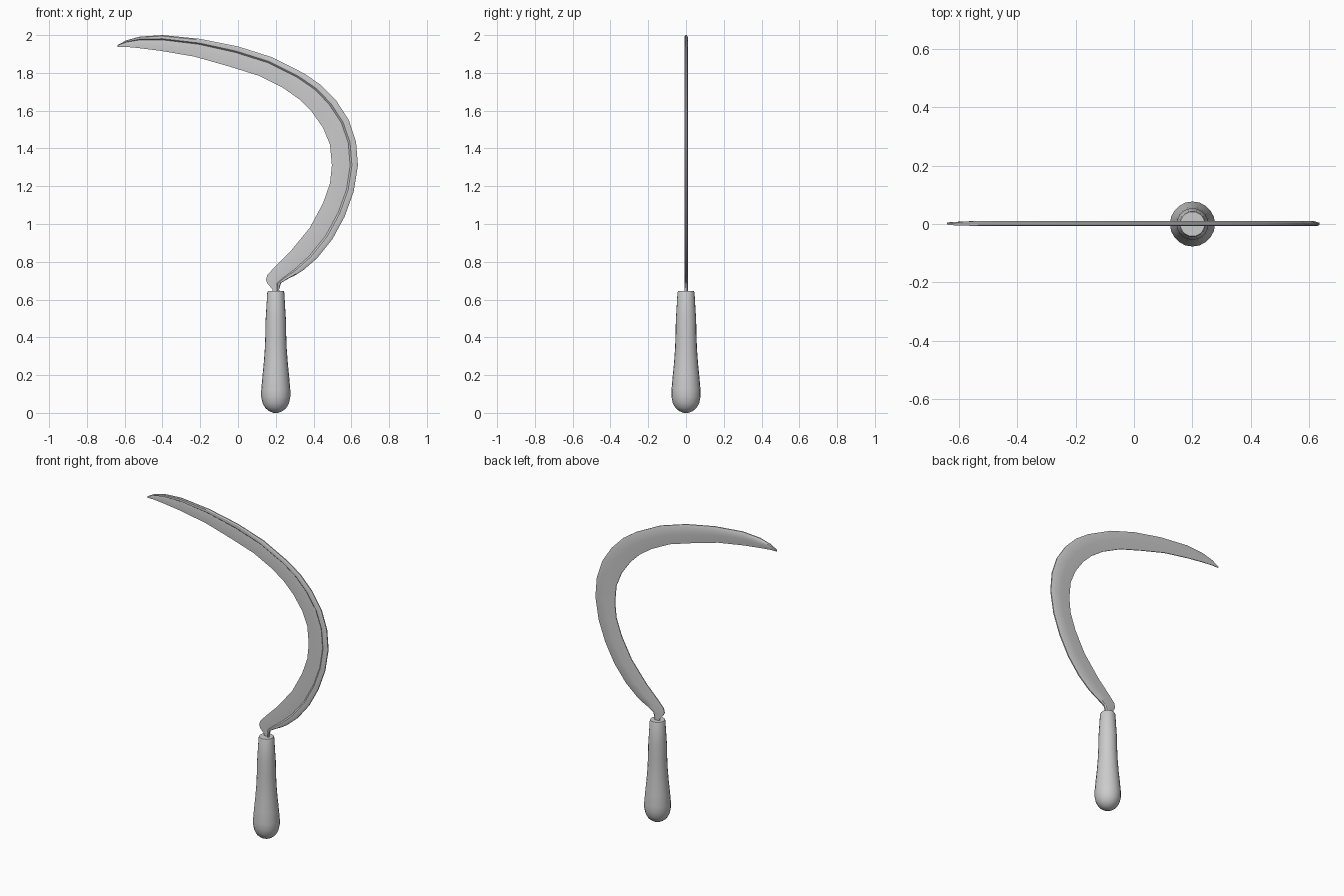
import bpy, bmesh, math
from mathutils import Vector

if "Cube" in bpy.data.objects:
    bpy.data.objects.remove(bpy.data.objects["Cube"])


def finish(name, bm, angle):
    bmesh.ops.recalc_face_normals(bm, faces=bm.faces)
    me = bpy.data.meshes.new(name)
    bm.to_mesh(me)
    bm.free()
    ob = bpy.data.objects.new(name, me)
    bpy.context.collection.objects.link(ob)
    bpy.ops.object.select_all(action='DESELECT')
    ob.select_set(True)
    bpy.context.view_layer.objects.active = ob
    bpy.ops.object.shade_smooth_by_angle(angle=math.radians(angle))
    return ob


def skin(bm, rings):
    """Join equal-sized closed loops of points and cap both ends."""
    loops = [[bm.verts.new(p) for p in r] for r in rings]
    n = len(loops[0])
    for a, b in zip(loops, loops[1:]):
        for i in range(n):
            j = (i + 1) % n
            bm.faces.new((a[i], a[j], b[j], b[i]))
    bm.faces.new(loops[0])
    bm.faces.new(loops[-1])


# Turned handle with a tapered collar: (radius, height)
profile = [(.012, 0), (.035, .009), (.056, .026), (.070, .052), (.077, .085),
           (.077, .12), (.071, .19), (.064, .26), (.058, .34), (.055, .42),
           (.054, .49), (.052, .52), (.045, .638), (.042, .645)]
SIDES = 20
bm = bmesh.new()
skin(bm, [[(.2 + r * math.cos(2 * math.pi * i / SIDES),
            r * math.sin(2 * math.pi * i / SIDES), z) for i in range(SIDES)]
          for r, z in profile])
finish("handle", bm, 40)

# Blade stations from tang to tip: spine x, z then cutting edge x, z
stations = [
    (.222, .60, .178, .60), (.218, .655, .182, .655), (.228, .688, .158, .682),
    (.265, .710, .148, .703), (.30, .727, .155, .73), (.345, .755, .20, .778),
    (.42, .82, .275, .852), (.50, .92, .38, .98), (.565, 1.04, .45, 1.11),
    (.612, 1.17, .487, 1.215), (.635, 1.31, .497, 1.31), (.625, 1.435, .487, 1.42),
    (.587, 1.55, .45, 1.51), (.52, 1.653, .39, 1.595), (.44, 1.735, .325, 1.66),
    (.35, 1.797, .24, 1.72), (.18, 1.883, .11, 1.785), (0, 1.94, -.05, 1.835),
    (-.2, 1.98, -.23, 1.886), (-.40, 2.0, -.41, 1.917), (-.52, 1.992, -.53, 1.932),
    (-.59, 1.973, -.595, 1.938), (-.638, 1.947, -.639, 1.938)]
# Cross-section, fraction edge-to-spine and depth: hollow face, raised spine rib
section = [(0, .001), (.4, -.001), (.70, .002), (.77, -.007), (.94, -.007),
           (1, -.003), (1, .004), (.85, .010), (.5, .011), (0, .006)]
bm = bmesh.new()
rings = []
for k, (ox, oz, ix, iz) in enumerate(stations):
    spine, edge = Vector((ox, 0, oz)), Vector((ix, 0, iz))
    s = min(1, .5 + .25 * (len(stations) - 1 - k))
    rings.append([edge.lerp(spine, t) + Vector((0, y * s, 0)) for t, y in section])
skin(bm, rings)
finish("blade", bm, 30)
